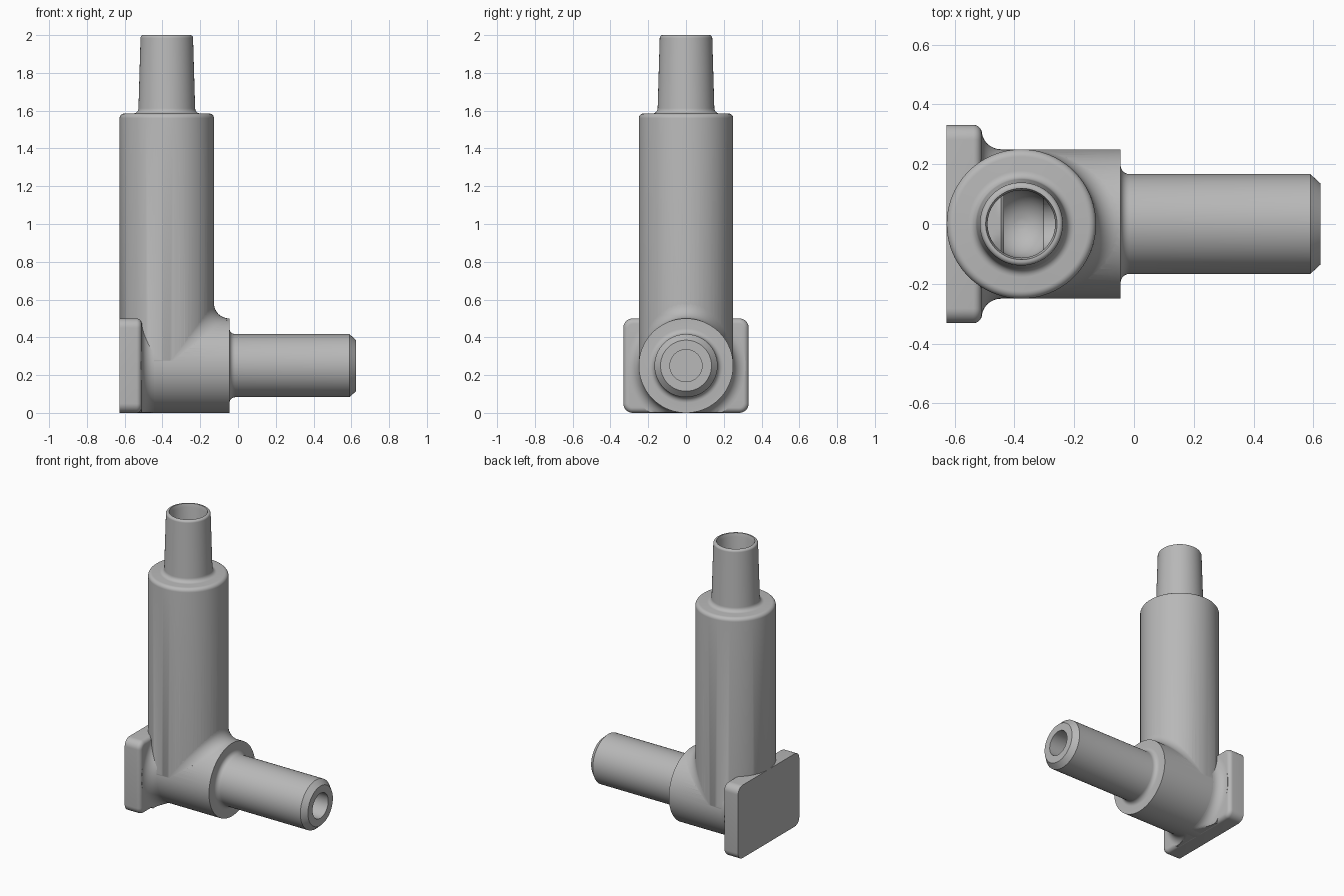
import bpy, bmesh, math
from mathutils import Matrix, Vector

if "Cube" in bpy.data.objects:
    bpy.data.objects.remove(bpy.data.objects["Cube"])

AX, AZ, R = -0.377, 0.25, 0.25      # column axis x, pipe axis z, body radius
SEG = 96

grey = bpy.data.materials.new("plain grey")
grey.use_nodes = True
COLOR = (0.48, 0.48, 0.48, 1)
grey.diffuse_color = COLOR
grey.node_tree.nodes["Principled BSDF"].inputs["Base Color"].default_value = COLOR


def make(name, bm):
    bmesh.ops.recalc_face_normals(bm, faces=bm.faces)
    me = bpy.data.meshes.new(name)
    bm.to_mesh(me)
    bm.free()
    me.materials.append(grey)
    ob = bpy.data.objects.new(name, me)
    bpy.context.collection.objects.link(ob)
    return ob


def arc(cx, cy, r, a0, a1, n=6):
    """Points on an arc, angles in degrees."""
    return [(cx + r * math.cos(math.radians(a0 + (a1 - a0) * i / n)),
             cy + r * math.sin(math.radians(a0 + (a1 - a0) * i / n))) for i in range(n + 1)]


def lathe(name, profile, along_x=False, clamp=None):
    """Closed turned solid from (radius, height) points, ends capped."""
    bm = bmesh.new()
    rings = []
    for r, h in profile:
        ring = []
        for i in range(SEG):
            a = 2 * math.pi * i / SEG
            u, v = r * math.cos(a), r * math.sin(a)
            p = Vector((h, u, AZ + v)) if along_x else Vector((AX + u, v, h))
            if clamp:
                p.z = min(max(p.z, clamp[0]), clamp[1])
            ring.append(bm.verts.new(p))
        rings.append(ring)
    for a, b in zip(rings, rings[1:]):
        for i in range(SEG):
            j = (i + 1) % SEG
            bm.faces.new((a[i], a[j], b[j], b[i]))
    bm.faces.new(rings[0])
    bm.faces.new(rings[-1])
    return make(name, bm)


def boolean(target, other, operation):
    mod = target.modifiers.new(operation.lower(), 'BOOLEAN')
    mod.object, mod.operation, mod.solver = other, operation, 'EXACT'
    bpy.context.view_layer.update()
    deps = bpy.context.evaluated_depsgraph_get()
    me = bpy.data.meshes.new_from_object(target.evaluated_get(deps))
    target.modifiers.clear()
    target.data = me
    bpy.data.objects.remove(other)


# Upright column with shoulder and tapered spout
column = lathe("elbow_body",
               [(0.238, AZ), (R, AZ + 0.03)]
               + arc(0.225, 1.56, 0.025, 0, 90)
               + arc(0.178, 1.613, 0.028, 270, 180)
               + arc(0.124, 1.985, 0.015, 0, 90))

# Horizontal body, filleted step, outlet pipe and chamfered tip
outlet = lathe("outlet",
               [(R, -0.60), (R, -0.045)]
               + [(r, x) for r, x in arc(0.197, -0.015, 0.03, 270, 180)]
               + [(0.167, 0.59), (0.135, 0.625)], along_x=True)

# Rounded web in the inner corner, fading out toward both sides
bm = bmesh.new()
F = 0.08
sect = ([(R - 0.06, R - 0.06), (R - 0.06, R + F)]
        + arc(R + F, R + F, F, 180, 270, 8) + [(R + F, R - 0.06)])
sect = [(min(x, -0.047 - AX), z) for x, z in sect]
rows = []
for i in range(33):
    t = math.radians(-84 + 168 * i / 32)
    c, y = math.cos(t), R * math.sin(t)
    rows.append([bm.verts.new((AX + x * c, y, AZ + z * c)) for x, z in sect])
for a, b in zip(rows, rows[1:]):
    for i in range(len(sect)):
        j = (i + 1) % len(sect)
        bm.faces.new((a[i], a[j], b[j], b[i]))
bm.faces.new(rows[0])
bm.faces.new(rows[-1])
bmesh.ops.remove_doubles(bm, verts=bm.verts, dist=1e-5)
web = make("corner_web", bm)

# Bores that meet inside the elbow
bore_up = lathe("bore_up", [(0.01, 0.137)] + arc(0, AZ, 0.113, -80, 0, 8)
                + [(0.113, 1.975), (0.122, 2.01)])
bore_out = lathe("bore_out", [(0.085, AX), (0.085, 0.65)], along_x=True)

boolean(column, outlet, 'UNION')
boolean(column, web, 'UNION')
boolean(column, bore_up, 'DIFFERENCE')
boolean(column, bore_out, 'DIFFERENCE')

# Mounting plate: rounded corners, then a rounded inner rim
X0, X1 = -0.627, -0.51
bm = bmesh.new()
bmesh.ops.create_cube(bm, size=1, matrix=Matrix.Translation(((X0 + X1) / 2, 0, 0.25))
                      @ Matrix.Diagonal((X1 - X0, 0.664, 0.5, 1)))
edges = [e for e in bm.edges if abs(e.verts[0].co.x - e.verts[1].co.x) > 0.05]
bmesh.ops.bevel(bm, geom=edges, offset=0.05, segments=8, profile=0.5, affect='EDGES')
rim = [e for e in bm.edges if all(v.co.x > X1 - 1e-4 for v in e.verts)]
bmesh.ops.bevel(bm, geom=rim, offset=0.028, segments=6, profile=0.5, affect='EDGES')
plate = make("mounting_plate", bm)

# Flared fillet between plate and body, kept within the plate height
flare = lathe("plate_fillet",
              [(0.315, -0.53)]
              + [(r, x) for r, x in arc(0.315, -0.445, 0.065, 270, 180, 10)]
              + [(0.24, -0.435)], along_x=True, clamp=(0.002, 0.498))

for ob in (column, plate, flare):
    bpy.ops.object.select_all(action='DESELECT')
    ob.select_set(True)
    bpy.context.view_layer.objects.active = ob
    bpy.ops.object.shade_smooth_by_angle(angle=math.radians(30))
